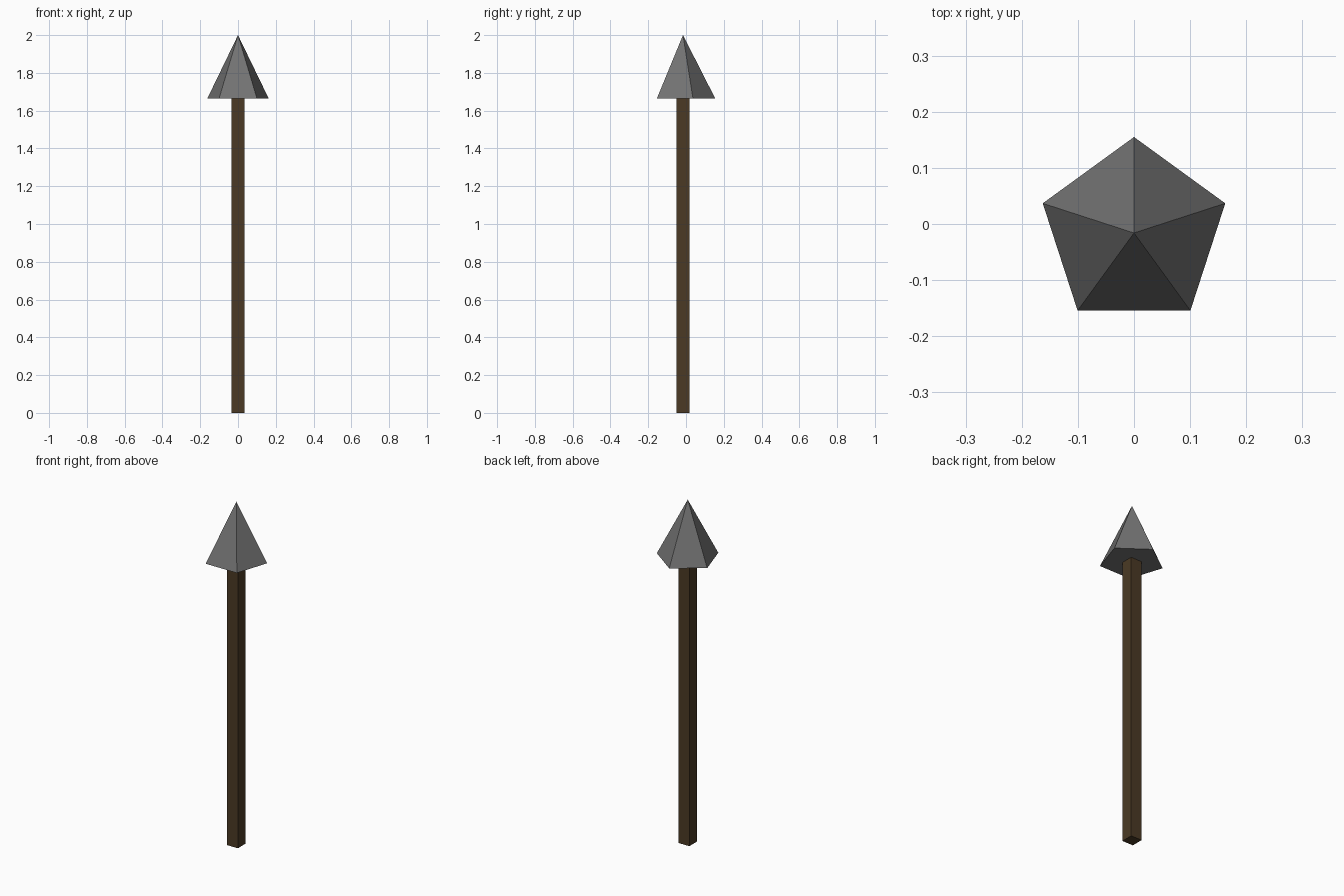
import bpy

if "Cube" in bpy.data.objects:
    bpy.data.objects.remove(bpy.data.objects["Cube"])

AXIS_Y = -0.016   # shaft and tip axis
HEAD_Z = 1.664    # underside of the head
TOP_Z = 2.0


def colour(obj, name, rgb):
    mat = bpy.data.materials.new(name)
    mat.diffuse_color = (*rgb, 1.0)
    mat.use_nodes = True
    mat.node_tree.nodes["Principled BSDF"].inputs["Base Color"].default_value = mat.diffuse_color
    obj.data.materials.append(mat)


# Square wooden shaft
bpy.ops.mesh.primitive_cube_add(size=1, location=(0, AXIS_Y, HEAD_Z / 2))
shaft = bpy.context.object
shaft.name = "shaft"
shaft.scale = (0.07, 0.07, HEAD_Z)
colour(shaft, "wood", (0.07, 0.042, 0.018))

# Five-sided pointed head, one corner towards the back
bpy.ops.mesh.primitive_cone_add(
    vertices=5, radius1=0.171, radius2=0, depth=TOP_Z - HEAD_Z,
    end_fill_type='NGON', location=(0, AXIS_Y, (HEAD_Z + TOP_Z) / 2))
head = bpy.context.object
head.name = "spear_head"
colour(head, "dark_stone", (0.17, 0.17, 0.17))
